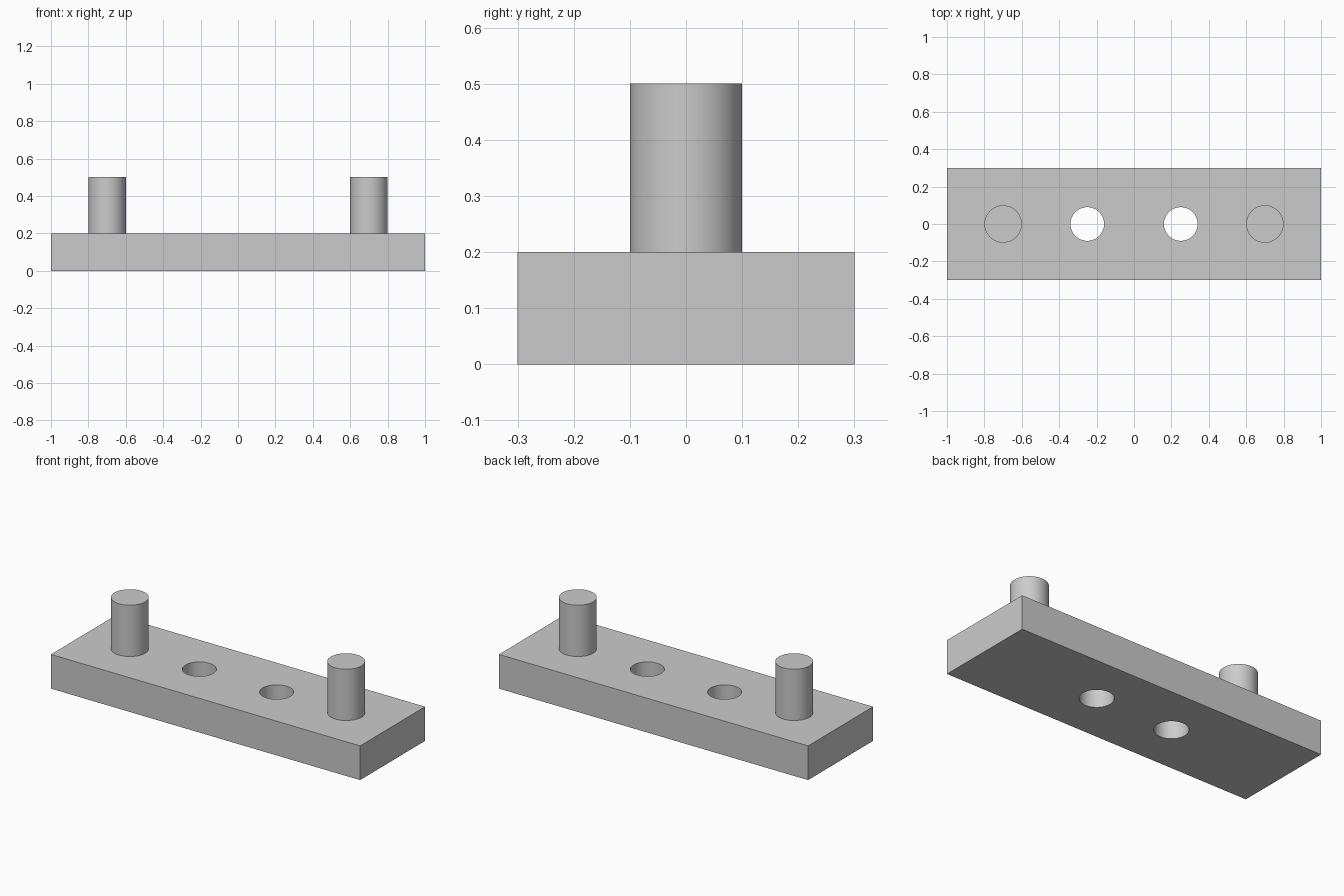
import bpy
import math

default_cube = bpy.data.objects.get("Cube")
if default_cube:
    bpy.data.objects.remove(default_cube, do_unlink=True)

LENGTH, DEPTH, THICKNESS = 2.0, 0.6, 0.2
PEG_X, PEG_RADIUS, PEG_TOP = 0.7, 0.1, 0.5
HOLE_X, HOLE_RADIUS = 0.25, 0.09

grey = bpy.data.materials.new("plain grey")
grey.use_nodes = True
grey.diffuse_color = (0.6, 0.6, 0.6, 1)
grey.node_tree.nodes["Principled BSDF"].inputs["Base Color"].default_value = (0.6, 0.6, 0.6, 1)


def cylinder(name, x, radius, bottom, top):
    bpy.ops.mesh.primitive_cylinder_add(
        vertices=96, radius=radius, depth=top - bottom,
        location=(x, 0, (bottom + top) / 2))
    obj = bpy.context.object
    obj.name = name
    obj.data.materials.append(grey)
    return obj


def smooth(obj):
    bpy.ops.object.select_all(action='DESELECT')
    obj.select_set(True)
    bpy.context.view_layer.objects.active = obj
    bpy.ops.object.shade_smooth_by_angle(angle=math.radians(30))


# Base plate
bpy.ops.mesh.primitive_cube_add(size=1, location=(0, 0, THICKNESS / 2))
plate = bpy.context.object
plate.name = "base_plate"
plate.scale = (LENGTH, DEPTH, THICKNESS)
bpy.ops.object.transform_apply(location=False, rotation=False, scale=True)
plate.data.materials.append(grey)

# Two through holes drilled in the plate
for side in (-1, 1):
    cutter = cylinder("hole_cutter", side * HOLE_X, HOLE_RADIUS, -0.1, THICKNESS + 0.1)
    cutter.hide_render = True
    bpy.context.view_layer.objects.active = plate
    drill = plate.modifiers.new("drill", 'BOOLEAN')
    drill.operation = 'DIFFERENCE'
    drill.solver = 'EXACT'
    drill.object = cutter
    bpy.ops.object.modifier_apply(modifier=drill.name)
    bpy.data.objects.remove(cutter, do_unlink=True)
smooth(plate)

# Upright pegs near each end
for name, side in (("right_peg", -1), ("left_peg", 1)):
    smooth(cylinder(name, side * PEG_X, PEG_RADIUS, THICKNESS, PEG_TOP))
